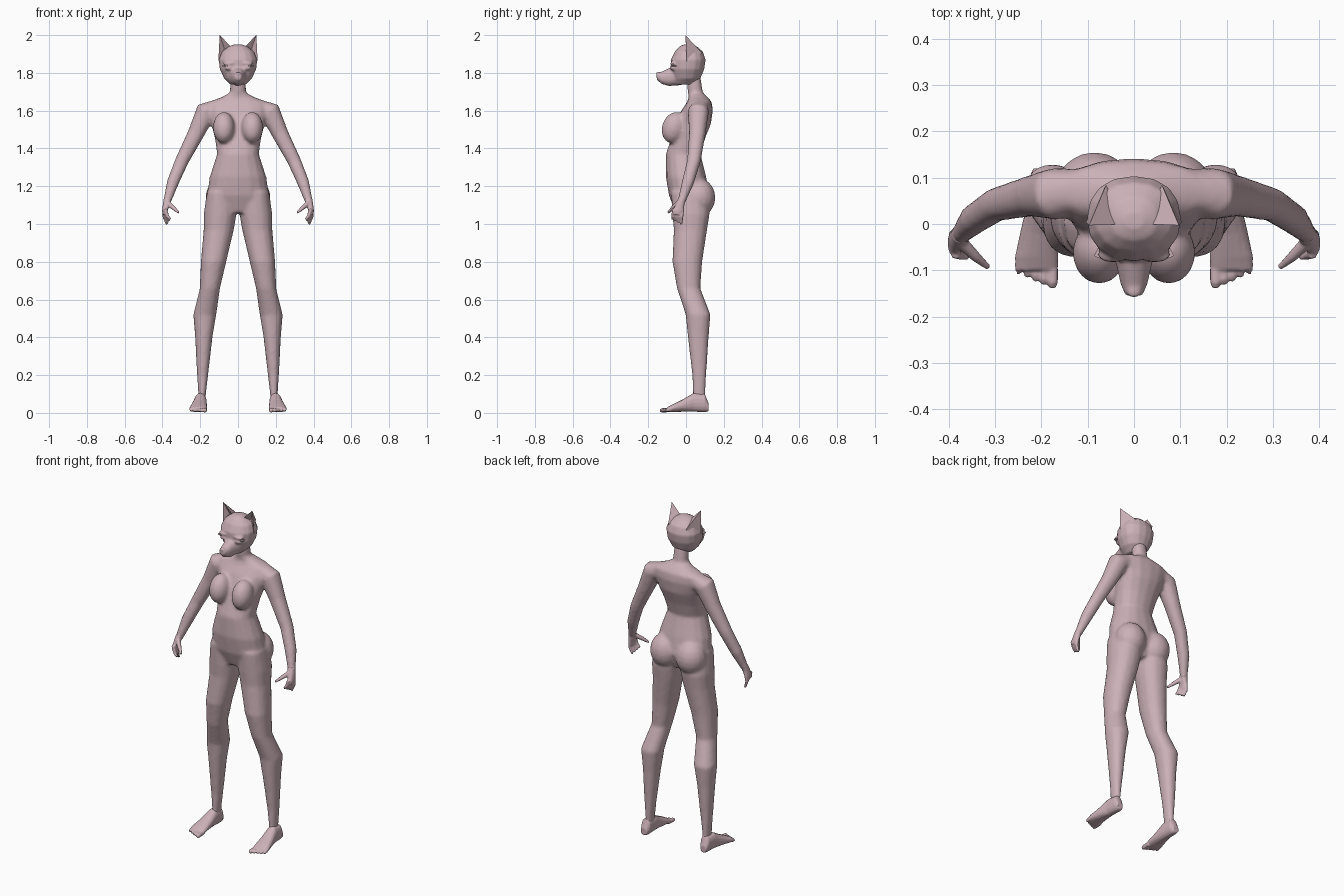
import bpy, bmesh, math
from mathutils import Vector, Matrix

cube = bpy.data.objects.get("Cube")
if cube:
    bpy.data.objects.remove(cube, do_unlink=True)

skin = bpy.data.materials.new("dusty_pink")
skin.use_nodes = True
colour = (0.60, 0.44, 0.48, 1)
skin.diffuse_color = colour
skin.node_tree.nodes["Principled BSDF"].inputs["Base Color"].default_value = colour

X, Y, Z = Vector((1, 0, 0)), Vector((0, 1, 0)), Vector((0, 0, 1))
SIDES = 16


def oval(centre, a, b, power=0.9):
    """Slightly squared oval spanned by the half axes a and b."""
    points = []
    for i in range(SIDES):
        t = math.tau * i / SIDES
        c, s = math.cos(t), math.sin(t)
        points.append(Vector(centre)
                      + a * math.copysign(abs(c) ** power, c)
                      + b * math.copysign(abs(s) ** power, s))
    return points


def loft(bm, rings):
    """Closed skin through a row of rings."""
    rows = [[bm.verts.new(p) for p in ring] for ring in rings]
    for low, high in zip(rows, rows[1:]):
        for i in range(SIDES):
            j = (i + 1) % SIDES
            bm.faces.new((low[i], low[j], high[j], high[i]))
    bm.faces.new(rows[0][::-1])
    bm.faces.new(rows[-1])


def upright(bm, sections):
    """Sections of height, left and right x, front and back y."""
    loft(bm, [oval(((x0 + x1) / 2, (y0 + y1) / 2, z), X * (x1 - x0) / 2, Y * (y1 - y0) / 2)
              for z, x0, x1, y0, y1 in sections])


def lengthwise(bm, sections):
    """Sections of y, left and right x, bottom and top z."""
    loft(bm, [oval(((x0 + x1) / 2, y, (z0 + z1) / 2), X * (x1 - x0) / 2, Z * (z1 - z0) / 2)
              for y, x0, x1, z0, z1 in sections])


def tube(bm, path):
    """Round limb through points with x, y, z and radius."""
    centres = [Vector(p[:3]) for p in path]
    rings = []
    for i, point in enumerate(path):
        along = (centres[min(i + 1, len(path) - 1)] - centres[max(i - 1, 0)]).normalized()
        a = along.cross(Y).normalized()
        rings.append(oval(centres[i], a * point[3], along.cross(a) * point[3]))
    loft(bm, rings)


def ball(bm, centre, size, tilt=0):
    matrix = (Matrix.Translation(centre) @ Matrix.Rotation(tilt, 4, "X")
              @ Matrix.Diagonal((*size, 1)))
    bmesh.ops.create_uvsphere(bm, u_segments=SIDES, v_segments=10, radius=1, matrix=matrix)


def mirrored(bm):
    """Add a copy of everything built so far on the other side."""
    copy = bmesh.ops.duplicate(bm, geom=bm.verts[:] + bm.edges[:] + bm.faces[:])["geom"]
    for v in copy:
        if isinstance(v, bmesh.types.BMVert):
            v.co.x = -v.co.x


def finish(name, bm, voxel=0, smooth=0, side=1):
    """Make the object, fusing its overlapping pieces when a voxel size is given."""
    for v in bm.verts:
        v.co.x *= side
    bmesh.ops.recalc_face_normals(bm, faces=bm.faces[:])
    mesh = bpy.data.meshes.new(name)
    bm.to_mesh(mesh)
    bm.free()
    mesh.materials.append(skin)
    obj = bpy.data.objects.new(name, mesh)
    bpy.context.collection.objects.link(obj)
    for face in mesh.polygons:
        face.use_smooth = voxel > 0
    if voxel:
        fuse = obj.modifiers.new("fuse", "REMESH")
        fuse.mode = "VOXEL"
        fuse.voxel_size = voxel
        fuse.use_smooth_shade = True
        soften = obj.modifiers.new("soften", "SMOOTH")
        soften.factor = 0.5
        soften.iterations = smooth
    return obj


# Body: limbs, breasts and buttocks on both sides, then the trunk and neck
bm = bmesh.new()
upright(bm, [
    (1.17, .02, .165, -.08, .11), (1.05, .008, .182, -.072, .125),
    (.97, .022, .182, -.065, .112), (.8, .062, .197, -.072, .086),
    (.66, .095, .202, -.048, .076), (.52, .115, .237, -.002, .13),
    (.4, .135, .227, .01, .12), (.2, .158, .217, .033, .107),
    (.1, .17, .21, .036, .102), (.04, .17, .212, .03, .11)])
tube(bm, [
    (.11, .075, 1.615, .045), (.17, .065, 1.595, .056), (.222, .06, 1.48, .044),
    (.297, .042, 1.335, .036), (.345, .01, 1.22, .032), (.372, -.02, 1.13, .022),
    (.377, -.026, 1.11, .02)])
ball(bm, (.075, -.062, 1.51), (.058, .066, .085), math.radians(-18))
ball(bm, (.085, .07, 1.14), (.088, .086, .1))
mirrored(bm)
trunk = [
    (1.06, .1, -.055, .09), (1.15, .165, -.09, .125), (1.25, .15, -.107, .107),
    (1.37, .111, -.107, .077), (1.45, .122, -.08, .1), (1.53, .142, -.055, .132),
    (1.6, .165, -.025, .142), (1.645, .16, .005, .137), (1.672, .085, .015, .115),
    (1.695, .043, .01, .09), (1.79, .04, 0, .075)]
upright(bm, [(z, -w, w, y0, y1) for z, w, y0, y1 in trunk])
finish("body", bm, .01, 4)

# Head: skull with a tapering muzzle, nose and closed eyelids
bm = bmesh.new()
ball(bm, (.045, -.066, 1.826), (.026, .018, .013))
ball(bm, (.046, -.066, 1.85), (.034, .018, .009))
mirrored(bm)
skull = [
    (1.738, .04, -.06, .04), (1.77, .073, -.07, .076), (1.82, .097, -.08, .097),
    (1.87, .102, -.08, .104), (1.912, .085, -.06, .09), (1.94, .05, -.035, .058),
    (1.951, .02, -.01, .025)]
upright(bm, [(z, -w, w, y0, y1) for z, w, y0, y1 in skull])
muzzle = [
    (-.03, .055, 1.735, 1.845), (-.09, .038, 1.73, 1.825),
    (-.13, .029, 1.742, 1.806), (-.155, .018, 1.764, 1.8)]
lengthwise(bm, [(y, -w, w, z0, z1) for y, w, z0, z1 in muzzle])
ball(bm, (0, -.148, 1.797), (.015, .011, .009))
finish("head", bm, .006, 3)

for side, label in ((1, "left"), (-1, "right")):
    # Ear: hollow-fronted pyramid
    bm = bmesh.new()
    inner, outer, back, tip, hollow = [bm.verts.new(p) for p in (
        (.028, 0, 1.93), (.104, .004, 1.86), (.06, .085, 1.905),
        (.097, -.003, 2), (.072, .022, 1.93))]
    for face in ((inner, back, tip), (back, outer, tip), (inner, tip, hollow),
                 (tip, outer, hollow), (outer, inner, hollow), (inner, outer, back)):
        bm.faces.new(face)
    finish(label + "_ear", bm, side=side)

    # Eyelash: thin plate at the outer corner of the eye
    bm = bmesh.new()
    bmesh.ops.create_cube(bm, matrix=Matrix.Translation((.068, -.066, 1.837))
                          @ Matrix.Rotation(math.radians(25), 4, "Z")
                          @ Matrix.Diagonal((.03, .02, .005, 1)))
    finish(label + "_eyelash", bm, side=side)

    # Hand: flat palm, four fingers and a thumb
    bm = bmesh.new()
    upright(bm, [(1.14, .35, .392, -.04, .002), (1.105, .36, .398, -.055, -.008),
                 (1.07, .372, .402, -.07, -.012), (1.05, .374, .4, -.068, -.016)])
    for i in range(4):
        y = -.02 - .015 * i
        tuck = .006 * i
        tube(bm, [(.386, y, 1.08, .01), (.391 - tuck, y - .003, 1.04, .009),
                  (.376 - tuck, y - .006, .998 + tuck * 1.5, .006)])
    tube(bm, [(.372, -.04, 1.11, .014), (.342, -.07, 1.085, .011), (.314, -.094, 1.06, .006)])
    finish(label + "_hand", bm, .004, 2, side)

    # Foot: heel to instep, then five toes
    bm = bmesh.new()
    lengthwise(bm, [
        (.12, .18, .218, .008, .05), (.1, .168, .226, .004, .1), (.04, .166, .232, .006, .105),
        (-.02, .164, .246, .006, .07), (-.07, .163, .257, .004, .046),
        (-.1, .165, .257, .004, .03)])
    for i in range(5):
        x = .176 + .018 * i
        radius = .012 - .0012 * i
        reach = -.126 + .0075 * i
        tube(bm, [(x, -.08, .016, radius), (x, reach, .014, radius),
                  (x, reach - .012, .011, radius * .6)])
    finish(label + "_foot", bm, .004, 2, side)
